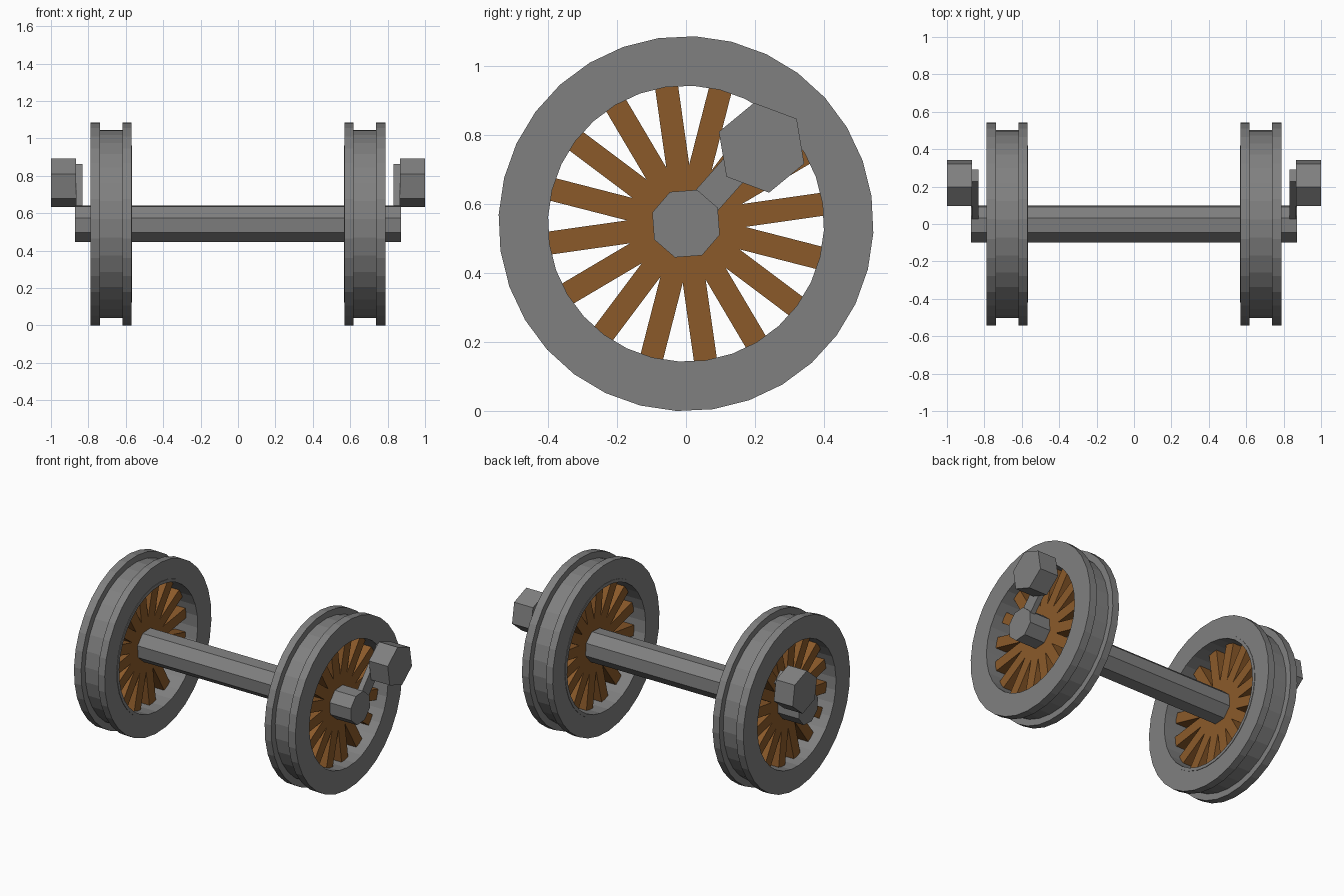
import bpy, bmesh, math
from mathutils import Matrix, Vector

cube = bpy.data.objects.get("Cube")
if cube:
    bpy.data.objects.remove(cube)

HUB = Vector((0, 0, 0.543))


def material(name, rgb):
    mat = bpy.data.materials.new(name)
    mat.use_nodes = True
    mat.diffuse_color = (*rgb, 1)
    mat.node_tree.nodes["Principled BSDF"].inputs["Base Color"].default_value = (*rgb, 1)
    return mat


steel = material("steel grey", (0.215, 0.215, 0.215))
wood = material("spoke brown", (0.26, 0.102, 0.023))


def finish(bm, name, mat):
    bmesh.ops.recalc_face_normals(bm, faces=bm.faces)
    mesh = bpy.data.meshes.new(name)
    bm.to_mesh(mesh)
    bm.free()
    mesh.materials.append(mat)
    obj = bpy.data.objects.new(name, mesh)
    bpy.context.collection.objects.link(obj)


def ring_point(x, r, angle):
    return HUB + Vector((x, r * math.cos(angle), r * math.sin(angle)))


def lathe(profile, sides, start, name):
    """Sweep a closed (x, radius) profile round the axle line."""
    bm = bmesh.new()
    rings = [[bm.verts.new(ring_point(x, r, math.radians(start) + math.tau * i / sides))
              for x, r in profile] for i in range(sides)]
    n = len(profile)
    for i in range(sides):
        a, b = rings[i], rings[(i + 1) % sides]
        for j in range(n):
            k = (j + 1) % n
            bm.faces.new((a[j], a[k], b[k], b[j]))
    finish(bm, name, steel)


def prism(x0, x1, radius, sides, start, y, z, name):
    """Solid polygonal bar running along x."""
    bm = bmesh.new()
    loops = [[bm.verts.new(ring_point(x, radius, math.radians(start) + math.tau * i / sides)
                           + Vector((0, y, z))) for i in range(sides)] for x in (x0, x1)]
    for loop in loops:
        bm.faces.new(loop)
    for i in range(sides):
        k = (i + 1) % sides
        bm.faces.new((loops[0][i], loops[0][k], loops[1][k], loops[1][i]))
    finish(bm, name, steel)


def add_arm(bm, x, thick, length, width, angle):
    """Box reaching out from the axle line at an angle in the wheel plane."""
    mat = (Matrix.Translation(HUB + Vector((x, 0, 0)))
           @ Matrix.Rotation(math.radians(angle), 4, 'X')
           @ Matrix.Translation((0, length / 2, 0))
           @ Matrix.Diagonal((thick, length, width, 1)))
    bmesh.ops.create_cube(bm, size=1, matrix=mat)


# Axle through both wheels
prism(-0.872, 0.872, 0.103, 8, -18.3, 0, 0, "axle")

# Grooved rim section, from inner lip to outer face
RIM = [(0.567, 0.40), (0.567, 0.42), (0.57, 0.42), (0.57, 0.5435), (0.617, 0.5435),
       (0.617, 0.503), (0.738, 0.503), (0.738, 0.5435), (0.789, 0.5435), (0.789, 0.40)]

for side, label in ((1, "left"), (-1, "right")):
    lathe([(side * x, r) for x, r in RIM], 32, 8.4, f"{label}_wheel_rim")

    # Sixteen spokes that merge at the hub
    bm = bmesh.new()
    for i in range(16):
        add_arm(bm, side * 0.685, 0.075, 0.41, 0.067, 8.1 + i * 22.5)
    finish(bm, f"{label}_spokes", wood)

    # Crank arm and its hexagonal pin
    bm = bmesh.new()
    add_arm(bm, side * 0.849, 0.034, 0.39, 0.088, 48.3)
    finish(bm, f"{label}_crank_arm", steel)
    prism(side * 0.866, side * 1.0, 0.132, 6, -20.5, 0.219, 0.22, f"{label}_crank_pin")
